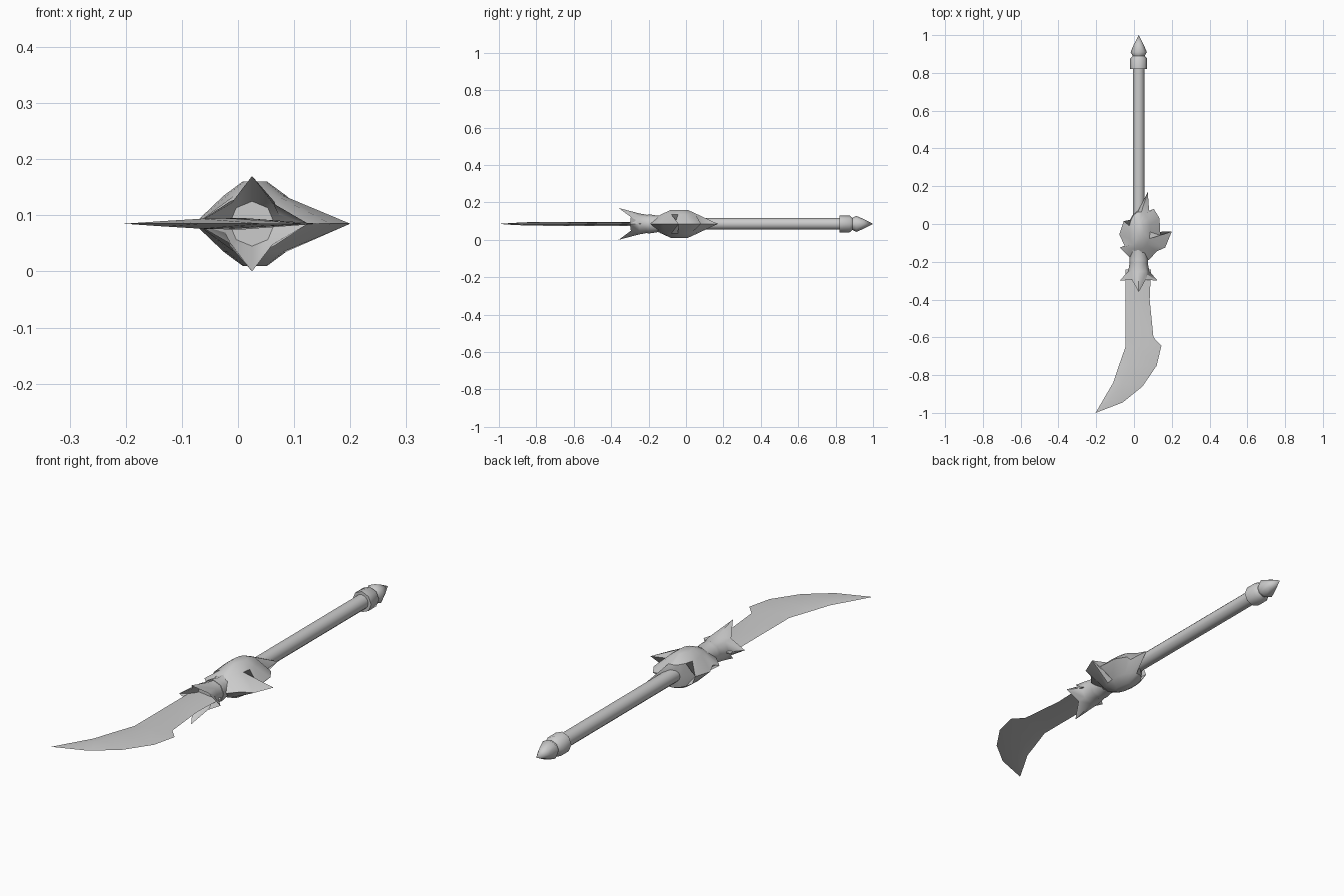
import bpy, bmesh
from math import sin, cos, pi, radians

if "Cube" in bpy.data.objects:
    bpy.data.objects.remove(bpy.data.objects["Cube"])

CX, CZ = 0.025, 0.085  # weapon axis runs along y


def loft(name, rings, angle=35):
    """Skin a list of equal-sized point rings, capping both ends."""
    bm = bmesh.new()
    rows = [[bm.verts.new(p) for p in r] for r in rings]
    n = len(rows[0])
    for a, b in zip(rows, rows[1:]):
        for i in range(n):
            j = (i + 1) % n
            bm.faces.new((a[i], a[j], b[j], b[i]))
    bm.faces.new(rows[0])
    bm.faces.new(rows[-1])
    bmesh.ops.remove_doubles(bm, verts=bm.verts, dist=0.0002)
    bmesh.ops.recalc_face_normals(bm, faces=bm.faces)
    me = bpy.data.meshes.new(name)
    bm.to_mesh(me)
    bm.free()
    ob = bpy.data.objects.new(name, me)
    bpy.context.collection.objects.link(ob)
    bpy.ops.object.select_all(action='DESELECT')
    ob.select_set(True)
    bpy.context.view_layer.objects.active = ob
    bpy.ops.object.shade_smooth_by_angle(angle=radians(angle))
    return ob


def circle(y, r, n):
    return [(CX + r * cos(2 * pi * i / n), y, CZ + r * sin(2 * pi * i / n)) for i in range(n)]


def lathe(name, profile, n):
    return loft(name, [circle(y, r, n) for y, r in profile], 50)


# Shaft and pointed pommel
lathe("shaft", [(-0.1, 0.031), (0.83, 0.031)], 12)
lathe("pommel", [(0.82, 0.045), (0.875, 0.045), (0.89, 0.032),
                 (0.91, 0.043), (0.95, 0.026), (1.0, 0.0)], 8)

# Neck between guard and collar
lathe("guard_neck", [(-0.205, 0.05), (-0.19, 0.05), (-0.15, 0.044), (-0.08, 0.06), (-0.03, 0.07)], 8)

# Domed guard with jagged spiked outline
outline = [(-0.02, -0.18), (-0.075, -0.125), (-0.05, -0.115), (-0.078, -0.055), (-0.055, 0.015),
           (-0.045, -0.03), (-0.01, 0.045), (0.035, 0.09), (0.073, 0.17), (0.08, 0.07),
           (0.105, 0.08), (0.135, 0.03), (0.14, -0.06), (0.2, -0.04), (0.165, -0.125),
           (0.12, -0.145), (0.08, -0.19)]


def dome_ring(rx, ry, z):
    n = len(outline)
    return [(0.03 + rx * cos(radians(250) - 2 * pi * i / n),
             -0.035 + ry * sin(radians(250) - 2 * pi * i / n), CZ + z) for i in range(n)]


loft("guard", [dome_ring(0.022, 0.045, 0.075), dome_ring(0.056, 0.10, 0.05),
               [(x, y, CZ) for x, y in outline],
               dome_ring(0.056, 0.10, -0.05), dome_ring(0.022, 0.045, -0.075)], 45)

# Four-pointed collar: long spikes up and down, wide ones to the sides
tips = []
for i in range(8):
    a = i * pi / 4
    r, y = (0.052, -0.295) if i % 2 else ((0.1, -0.30) if i % 4 == 0 else (0.085, -0.36))
    tips.append((CX + r * cos(a), y, CZ + r * sin(a)))
loft("collar", [circle(-0.19, 0.05, 8), circle(-0.205, 0.048, 8), circle(-0.25, 0.056, 8),
                tips, circle(-0.26, 0.04, 8)], 50)

# Curved blade: back edge, raised ridge and cutting edge
sections = [((-0.045, -0.24), (0.09, -0.24)), ((-0.045, -0.4), (0.083, -0.4)),
            ((-0.045, -0.6), (0.103, -0.6)), ((-0.045, -0.65), (0.145, -0.645)),
            ((-0.08, -0.75), (0.12, -0.75)), ((-0.11, -0.84), (0.045, -0.86)),
            ((-0.16, -0.925), (-0.06, -0.945)), ((-0.203, -1.0), (-0.203, -1.0))]
rings = []
for k, ((x0, y0), (x1, y1)) in enumerate(sections):
    t = 0.3
    xr, yr = x0 + (x1 - x0) * t, y0 + (y1 - y0) * t
    h = (0.01, 0.01, 0.01, 0.01, 0.01, 0.009, 0.005, 0)[k]
    rings.append([(x0, y0, CZ), (xr, yr, CZ + h), (x1, y1, CZ), (xr, yr, CZ - h)])
loft("blade", rings, 30)
